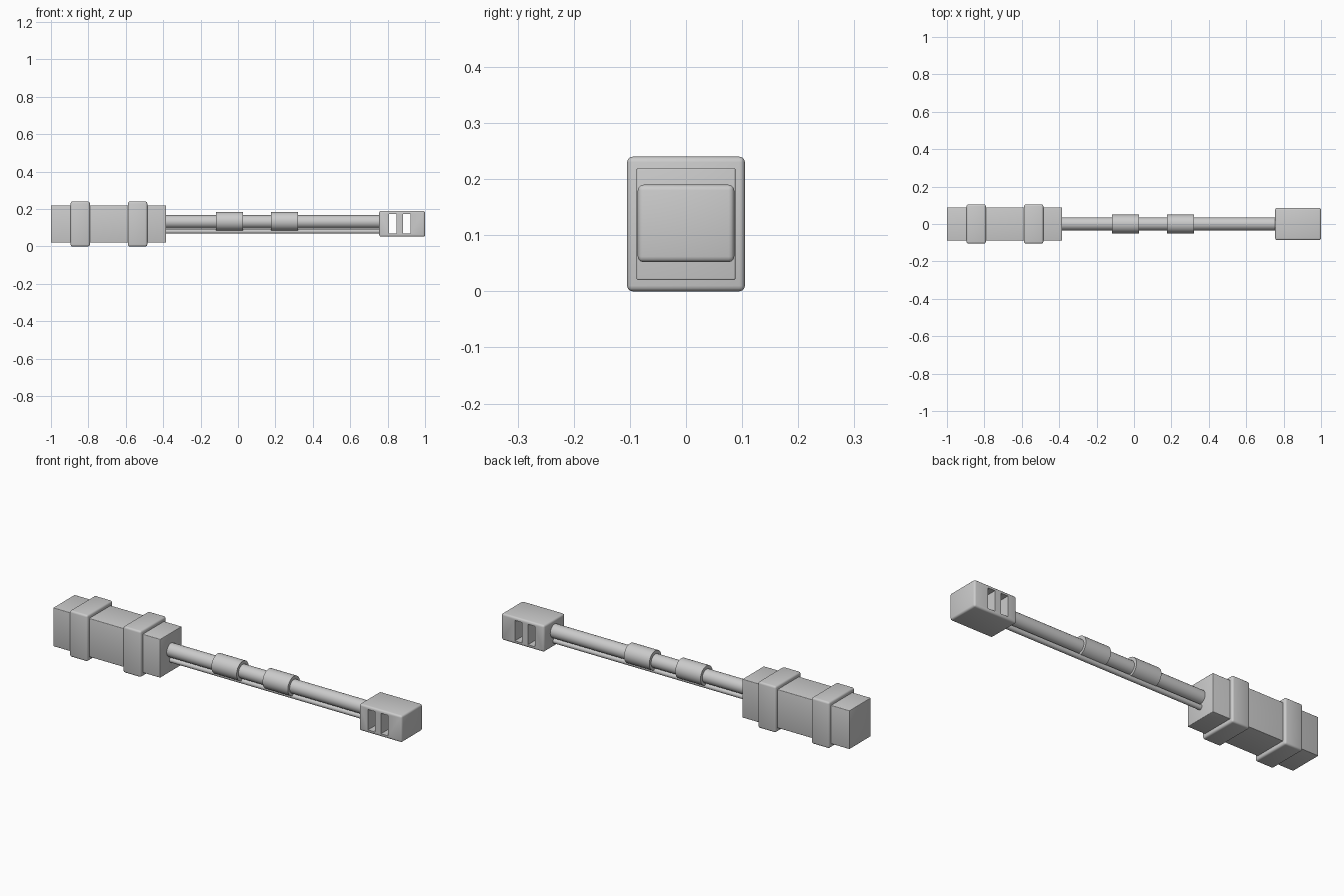
import bpy, math

if "Cube" in bpy.data.objects:
    bpy.data.objects.remove(bpy.data.objects["Cube"])


def smooth(o):
    bpy.ops.object.select_all(action='DESELECT')
    o.select_set(True)
    bpy.context.view_layer.objects.active = o
    bpy.ops.object.shade_smooth_by_angle(angle=math.radians(35))


def box(name, x0, x1, hy, z0, z1, bevel=0.0):
    bpy.ops.mesh.primitive_cube_add(size=1, location=((x0 + x1) / 2, 0, (z0 + z1) / 2))
    o = bpy.context.object
    o.name = name
    o.scale = (x1 - x0, 2 * hy, z1 - z0)
    bpy.ops.object.transform_apply(location=False, rotation=False, scale=True)
    if bevel:
        m = o.modifiers.new("bevel", 'BEVEL')
        m.width, m.segments = bevel, 3
        bpy.ops.object.modifier_apply(modifier=m.name)
        smooth(o)
    return o


def rod(name, x0, x1, r, z, sides=32):
    bpy.ops.mesh.primitive_cylinder_add(vertices=sides, radius=r, depth=x1 - x0,
                                        location=((x0 + x1) / 2, 0, z),
                                        rotation=(0, math.pi / 2, 0))
    o = bpy.context.object
    o.name = name
    smooth(o)
    return o


# Rear housing with two raised bands
box("housing", -1.0, -0.385, 0.088, 0.02, 0.22, 0.003)
for i, x in enumerate((-0.895, -0.588)):
    box(f"housing_band_{i + 1}", x, x + 0.103, 0.105, 0.0, 0.24, 0.01)

# Main tube, thin lower rod and two sleeves
rod("main_tube", -0.42, 0.78, 0.035, 0.132)
rod("lower_rod", -0.42, 0.78, 0.013, 0.081, 24)
for i, x in enumerate((-0.118, 0.176)):
    rod(f"tube_sleeve_{i + 1}", x, x + 0.145, 0.05, 0.134)

# End block with two slots cut through from side to side
head = box("end_block", 0.755, 1.0, 0.086, 0.052, 0.19, 0.01)
for i, (x0, x1) in enumerate(((0.806, 0.847), (0.881, 0.922))):
    cutter = box(f"slot_cutter_{i + 1}", x0, x1, 0.2, 0.068, 0.174)
    cutter.hide_render = True
    cutter.display_type = 'WIRE'
    m = head.modifiers.new("slot", 'BOOLEAN')
    m.operation, m.solver, m.object = 'DIFFERENCE', 'EXACT', cutter
